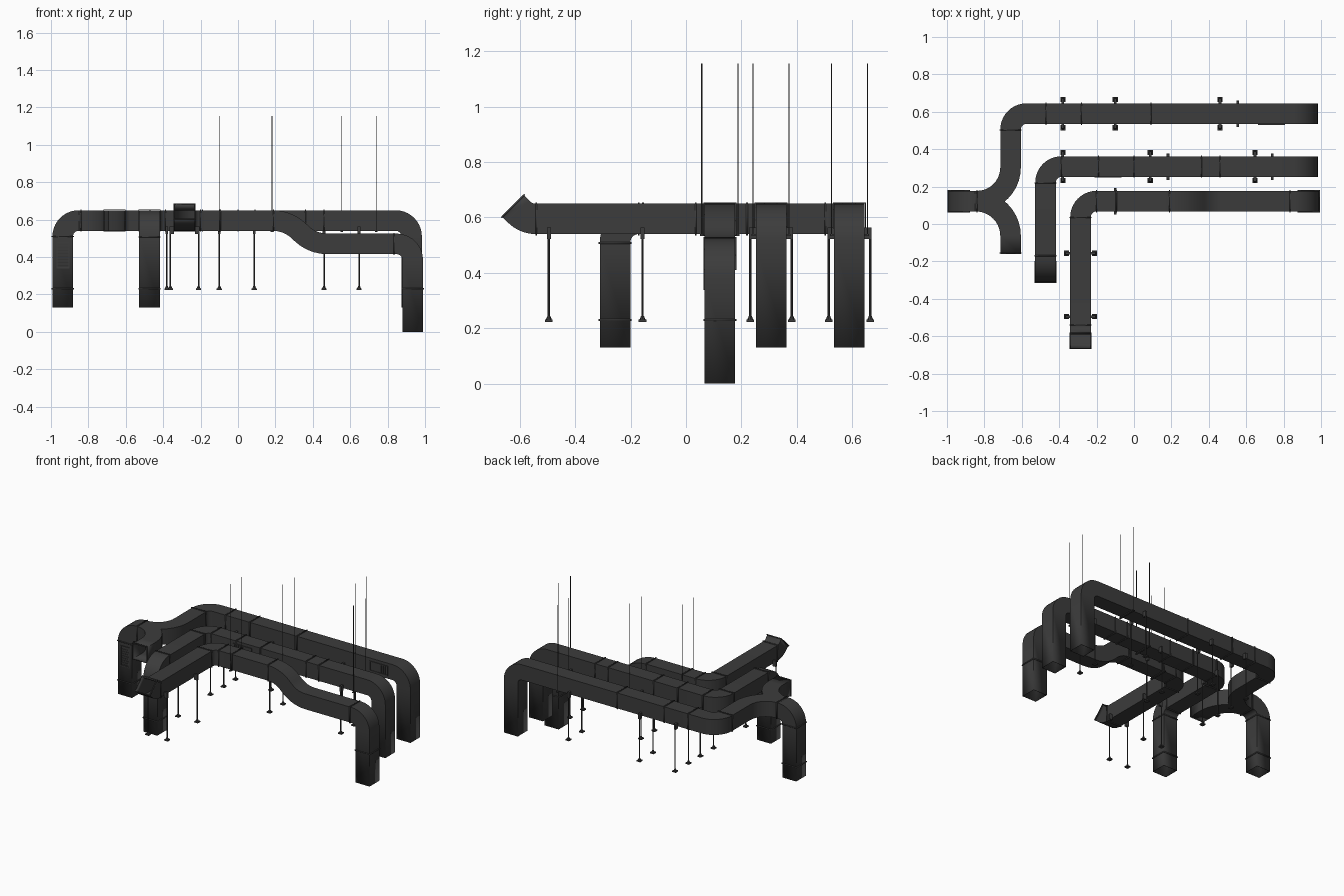
import bpy, bmesh, math
from mathutils import Vector, Quaternion

if "Cube" in bpy.data.objects:
    bpy.data.objects.remove(bpy.data.objects["Cube"])

mat = bpy.data.materials.new("dark_metal")
mat.diffuse_color = (0.045, 0.045, 0.045, 1)
mat.use_nodes = True
mat.node_tree.nodes["Principled BSDF"].inputs["Base Color"].default_value = mat.diffuse_color
W = 0.11      # duct width
R = 0.085     # elbow centreline radius
Z = 0.595     # main duct height


def finish(name, bm):
    bmesh.ops.recalc_face_normals(bm, faces=bm.faces)
    me = bpy.data.meshes.new(name)
    bm.to_mesh(me)
    bm.free()
    me.materials.append(mat)
    for p in me.polygons:
        p.use_smooth = True
    me.set_sharp_from_angle(angle=math.radians(30))
    ob = bpy.data.objects.new(name, me)
    bpy.context.collection.objects.link(ob)
    return ob


def fillet_path(pts, radii):
    """Round each inner corner; returns (position, tangent) pairs."""
    pts = [Vector(p) for p in pts]
    out = [(pts[0], (pts[1] - pts[0]).normalized())]
    for i in range(1, len(pts) - 1):
        r = radii.get(i, R)
        a = (pts[i] - pts[i - 1]).normalized()
        b = (pts[i + 1] - pts[i]).normalized()
        ang = a.angle(b)
        axis = a.cross(b).normalized()
        start = pts[i] - a * r * math.tan(ang / 2)
        centre = start + axis.cross(a) * r
        n = max(4, round(ang / math.radians(9)))
        for k in range(n + 1):
            q = Quaternion(axis, ang * k / n)
            out.append((centre + q @ (start - centre), q @ a))
    out.append((pts[-1], (pts[-1] - pts[-2]).normalized()))
    return out


def duct(name, pts, radii={}, w=W, wall=0.003):
    """Open square tube swept along a filleted path."""
    path = fillet_path(pts, radii)
    t = path[0][1]
    up = Vector((0, 1, 0)) if abs(t.z) > 0.9 else Vector((0, 0, 1))
    up = (up - t * up.dot(t)).normalized()
    bm = bmesh.new()
    prev = None
    for p, tan in path:
        up = t.rotation_difference(tan) @ up
        t = tan
        s = t.cross(up)
        ring = [bm.verts.new(p + (s * i + up * j) * w / 2)
                for i, j in ((-1, -1), (1, -1), (1, 1), (-1, 1))]
        if prev:
            for k in range(4):
                m = (k + 1) % 4
                bm.faces.new((prev[k], prev[m], ring[m], ring[k]))
        prev = ring
    ob = finish(name, bm)
    sol = ob.modifiers.new("wall", 'SOLIDIFY')
    sol.thickness = wall
    sol.offset = -1


def flange(p, d):
    p, d = Vector(p), Vector(d) * 0.003
    duct("flange", [p - d, p + d], w=W + 0.009, wall=0.006)


def add_box(bm, c, size):
    vs = bmesh.ops.create_cube(bm, size=1)["verts"]
    for v in vs:
        v.co = Vector(c) + Vector([v.co[i] * size[i] for i in range(3)])


def add_cyl(bm, x, y, z0, z1, r0, r1, n=8):
    vs = bmesh.ops.create_cone(bm, cap_ends=True, segments=n, radius1=r0,
                               radius2=r1, depth=z1 - z0)["verts"]
    bmesh.ops.translate(bm, vec=(x, y, (z0 + z1) / 2), verts=vs)


# Duct centrelines
YA, YB, YC = 0.59, 0.307, 0.122
XA, XB, XC = -0.66, -0.473, -0.286

# Rear duct: right leg, long run, turn, Y-branch to the left leg
duct("rear_duct", [(0.928, YA, 0.13), (0.928, YA, Z), (XA, YA, Z), (XA, YC, Z),
                   (-0.937, YC, Z), (-0.937, YC, 0.13)], {3: 0.18})
duct("branch_duct", [(-0.85, YC, Z), (XA, YC, Z), (XA, -0.16, Z)], {1: 0.185})

# Middle duct: leg, run, turn, leg
duct("middle_duct", [(0.928, YB, 0.13), (0.928, YB, Z), (XB, YB, Z),
                     (XB, -0.256, Z), (XB, -0.256, 0.13)])

# Front duct: long leg, step up, turn, upturned outlet
duct("front_duct", [(0.934, YC, 0), (0.934, YC, 0.47), (0.395, YC, 0.47),
                    (0.27, YC, Z), (XC, YC, Z), (XC, -0.578, Z),
                    (XC, -0.627, Z + 0.049)], {2: 0.2, 3: 0.2})

# Joint flanges
X, Y, UP = (1, 0, 0), (0, 1, 0), (0, 0, 1)
for y, xs in ((YA, (-0.47, -0.28, 0.09)), (YB, (-0.387, -0.19, 0.0, 0.36, 0.46)),
              (YC, (-0.84, -0.2, -0.095, 0.19))):
    for x in xs:
        flange((x, y, Z), X)
flange((0.835, YC, 0.47), X)
for x, y in ((XA, 0.503), (XA, -0.155), (XB, 0.22), (XB, -0.17), (XC, 0.035), (XC, -0.54)):
    flange((x, y, Z), Y)
for x, y, z in ((-0.937, YC, 0.23), (-0.937, YC, 0.51), (XB, -0.256, 0.23),
                (XB, -0.256, 0.508), (0.934, YC, 0.23)):
    flange((x, y, z), UP)
flange((XC, -0.624, Z + 0.046), (0, -0.707, 0.707))


# Floor struts in pairs either side of a duct
def strut_pair(x, y, along_x):
    bm = bmesh.new()
    for s in (-0.075, 0.075):
        dx, dy = (0, s) if along_x else (s, 0)
        px, py = x + dx, y + dy
        add_box(bm, (px, py, 0.227), (0.028, 0.028, 0.008))
        add_cyl(bm, px, py, 0.231, 0.245, 0.011, 0.005)
        add_cyl(bm, px, py, 0.24, 0.54, 0.004, 0.004)
        hx, hy = x + dx * 0.9, y + dy * 0.9
        size = (0.014, 0.025, 0.04) if along_x else (0.025, 0.014, 0.04)
        add_box(bm, (hx, hy, 0.543), size)
    finish("floor_strut", bm)


for x in (-0.38, -0.1, 0.46):
    strut_pair(x, YA, True)
for x in (-0.38, 0.087, 0.647):
    strut_pair(x, YB, True)
for y in (-0.157, -0.495):
    strut_pair(XC, y, False)

# Ceiling hangers: two rods and a bar under the duct
for x, y in ((-0.1, YC), (0.182, YB), (0.74, YB), (0.555, YA)):
    bm = bmesh.new()
    add_box(bm, (x, y, Z - W / 2 - 0.003), (0.014, 0.142, 0.006))
    for s in (-0.065, 0.065):
        add_cyl(bm, x, y + s, 0.535, 1.155, 0.002, 0.002, 6)
    finish("ceiling_hanger", bm)


# Air grilles: frame with slats on front faces
def grille(x, y, z, w, h):
    bm = bmesh.new()
    t = 0.006
    for s in (-1, 1):
        add_box(bm, (x + s * (w - t) / 2, y - 0.002, z), (t, 0.005, h))
        add_box(bm, (x, y - 0.002, z + s * (h - t) / 2), (w, 0.005, t))
    n = 9
    for i in range(n):
        k = (i + 0.5) / n - 0.5
        if h > w:
            add_box(bm, (x, y - 0.001, z + k * h), (w, 0.003, 0.005))
        else:
            add_box(bm, (x + k * w, y - 0.001, z), (0.005, 0.003, h))
    finish("air_grille", bm)


grille(-0.935, YC - W / 2, 0.41, 0.07, 0.145)
grille(0.735, YA - W / 2, Z, 0.145, 0.07)
grille(-0.14, YB - W / 2, Z, 0.145, 0.07)
